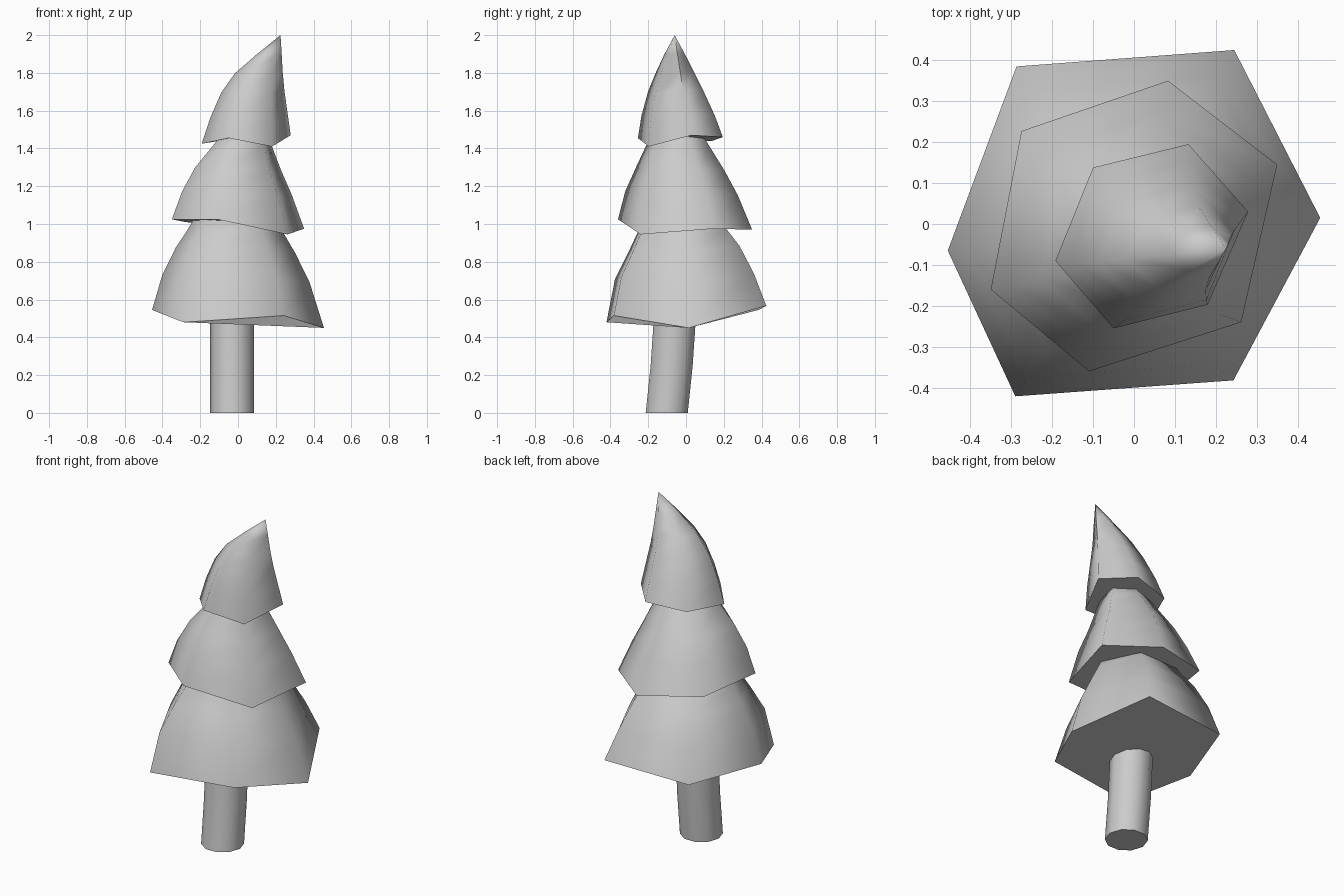
import bpy, math

if "Cube" in bpy.data.objects:
    bpy.data.objects.remove(bpy.data.objects["Cube"])


def loft(name, rings, apex=None):
    """Skin a list of equal-length vertex rings, closing both ends."""
    n = len(rings[0])
    verts = [v for ring in rings for v in ring]
    faces = [tuple(reversed(range(n)))]
    for r in range(len(rings) - 1):
        for i in range(n):
            j = (i + 1) % n
            a, b = r * n, (r + 1) * n
            faces.append((a + i, a + j, b + j, b + i))
    last = (len(rings) - 1) * n
    if apex:
        verts.append(apex)
        faces += [(last + i, last + (i + 1) % n, len(verts) - 1) for i in range(n)]
    else:
        faces.append(tuple(range(last, last + n)))
    mesh = bpy.data.meshes.new(name)
    mesh.from_pydata(verts, [], faces)
    mesh.update()
    ob = bpy.data.objects.new(name, mesh)
    bpy.context.collection.objects.link(ob)
    bpy.ops.object.select_all(action='DESELECT')
    ob.select_set(True)
    bpy.context.view_layer.objects.active = ob
    bpy.ops.object.shade_smooth_by_angle(angle=math.radians(70))
    return ob


def tier(name, base, centre, steps, apex=None):
    """Uneven hexagonal skirt; steps are (z, cx, cy, x scale, y scale)."""
    mean_z = sum(p[2] for p in base) / len(base)
    rings = [base]
    for z, cx, cy, sx, sy in steps:
        tilt = 0.4 * sx
        rings.append([(cx + sx * (x - centre[0]), cy + sy * (y - centre[1]),
                       z + tilt * (h - mean_z)) for x, y, h in base])
    return loft(name, rings, apex)


# Leaning ten-sided trunk
trunk = []
for z, cy in ((0, -0.102), (0.25, -0.076), (0.56, -0.055)):
    trunk.append([(-0.031 + 0.117 * math.cos(math.tau * i / 10),
                   cy + 0.117 * math.sin(math.tau * i / 10), z) for i in range(10)])
loft("trunk", trunk)

# Lower foliage
tier("lower_foliage",
     [(0.455, 0.015, 0.45), (0.245, 0.425, 0.567), (-0.287, 0.385, 0.545),
      (-0.455, -0.065, 0.545), (-0.29, -0.421, 0.48), (0.243, -0.382, 0.515)],
     (0, 0),
     [(0.72, -0.012, -0.01, 0.855, 0.87), (0.87, -0.014, -0.01, 0.69, 0.69),
      (0.96, -0.012, -0.022, 0.565, 0.56), (1.03, -0.01, -0.03, 0.48, 0.48)])

# Middle foliage
tier("middle_foliage",
     [(0.35, 0.145, 0.975), (0.083, 0.35, 0.97), (-0.275, 0.227, 1.01),
      (-0.35, -0.16, 1.025), (-0.11, -0.36, 1.025), (0.262, -0.24, 0.945)],
     (0, 0),
     [(1.16, -0.006, -0.02, 0.83, 0.84), (1.29, 0.0, -0.028, 0.65, 0.66),
      (1.42, 0.027, -0.04, 0.43, 0.46), (1.48, 0.037, -0.045, 0.34, 0.37)])

# Bent, pointed top foliage
tier("top_foliage",
     [(0.279, 0.03, 1.47), (0.133, 0.195, 1.46), (-0.1, 0.138, 1.44),
      (-0.192, -0.09, 1.425), (-0.05, -0.255, 1.455), (0.18, -0.197, 1.41)],
     (0.043, -0.03),
     [(1.57, 0.058, -0.042, 0.87, 0.86), (1.7, 0.078, -0.054, 0.71, 0.65),
      (1.8, 0.109, -0.058, 0.54, 0.45), (1.9, 0.165, -0.06, 0.28, 0.235)],
     apex=(0.225, -0.06, 2.0))
